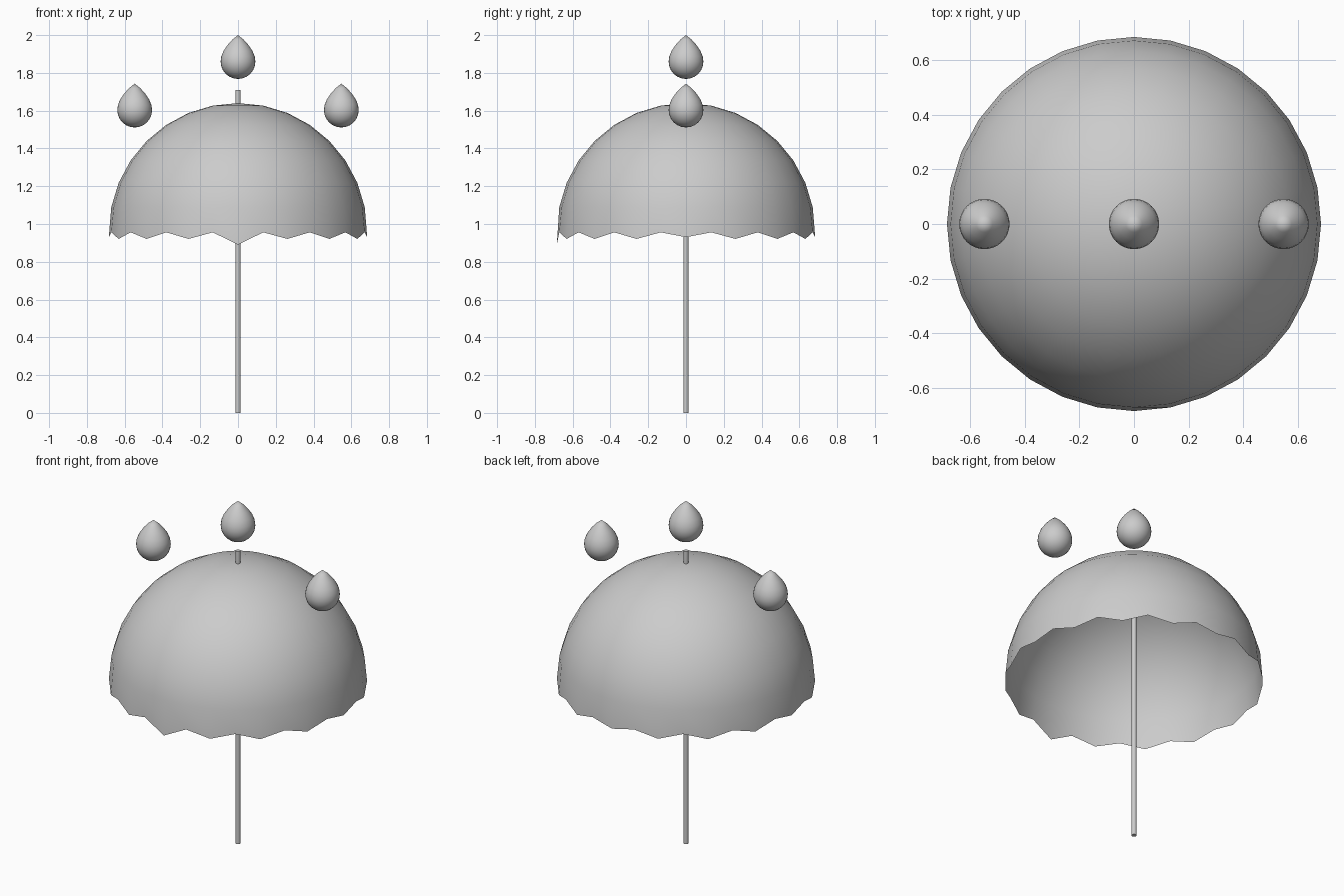
import bpy, bmesh, math
from mathutils import Vector

cube = bpy.data.objects.get("Cube")
if cube:
    bpy.data.objects.remove(cube, do_unlink=True)

grey = bpy.data.materials.new("plain grey")
grey.use_nodes = True
colour = (0.6, 0.6, 0.6, 1)
grey.diffuse_color = colour
grey.node_tree.nodes["Principled BSDF"].inputs["Base Color"].default_value = colour


def finish(name, bm, location, angle):
    mesh = bpy.data.meshes.new(name)
    bm.to_mesh(mesh)
    bm.free()
    obj = bpy.data.objects.new(name, mesh)
    obj.location = location
    mesh.materials.append(grey)
    bpy.context.collection.objects.link(obj)
    bpy.ops.object.select_all(action='DESELECT')
    obj.select_set(True)
    bpy.context.view_layer.objects.active = obj
    bpy.ops.object.shade_smooth_by_angle(angle=math.radians(angle))
    return obj


# Canopy: open half sphere with a scalloped rim
SEGMENTS, RADIUS, RIM = 32, 0.684, 0.956
bm = bmesh.new()
bmesh.ops.create_uvsphere(bm, u_segments=SEGMENTS, v_segments=16, radius=RADIUS)
bmesh.ops.delete(bm, geom=[v for v in bm.verts if v.co.z < -0.01], context='VERTS')
for v in bm.verts:
    if abs(v.co.z) < 0.01:
        step = round(math.atan2(v.co.y, v.co.x) / math.tau * SEGMENTS) % SEGMENTS
        if step % 2 == 0:
            v.co.z -= 0.026 if step % 8 == 0 else 0.035
        if step == 24:  # the front point hangs lower
            v.co.z = -0.066
finish("canopy", bm, (0, 0, RIM), 60)

# Pole running through the canopy
bm = bmesh.new()
bmesh.ops.create_cone(bm, cap_ends=True, segments=16, radius1=0.0135,
                      radius2=0.0135, depth=1.71)
finish("pole", bm, (0, 0, 0.855), 40)

# Raindrops: round below, pointed above
UPPER = [(0.0885, 0.027), (0.077, 0.056), (0.056, 0.087), (0.030, 0.116), (0, 0.14)]
LOWER = [(0.092 * math.cos(a), 0.092 * math.sin(a))
         for a in (math.radians(-90 + 15 * i) for i in range(7))]


def raindrop(name, x, z):
    bm = bmesh.new()
    verts = [bm.verts.new(Vector((r, 0, h))) for r, h in LOWER + UPPER]
    edges = [bm.edges.new(pair) for pair in zip(verts, verts[1:])]
    bmesh.ops.spin(bm, geom=verts + edges, cent=(0, 0, 0), axis=(0, 0, 1),
                   angle=math.tau, steps=32)
    bmesh.ops.remove_doubles(bm, verts=bm.verts, dist=0.0005)
    bmesh.ops.recalc_face_normals(bm, faces=bm.faces)
    finish(name, bm, (x, 0, z), 60)


raindrop("middle_raindrop", 0, 1.86)
for side, x in (("left", 0.547), ("right", -0.547)):
    raindrop(side + "_raindrop", x, 1.603)
